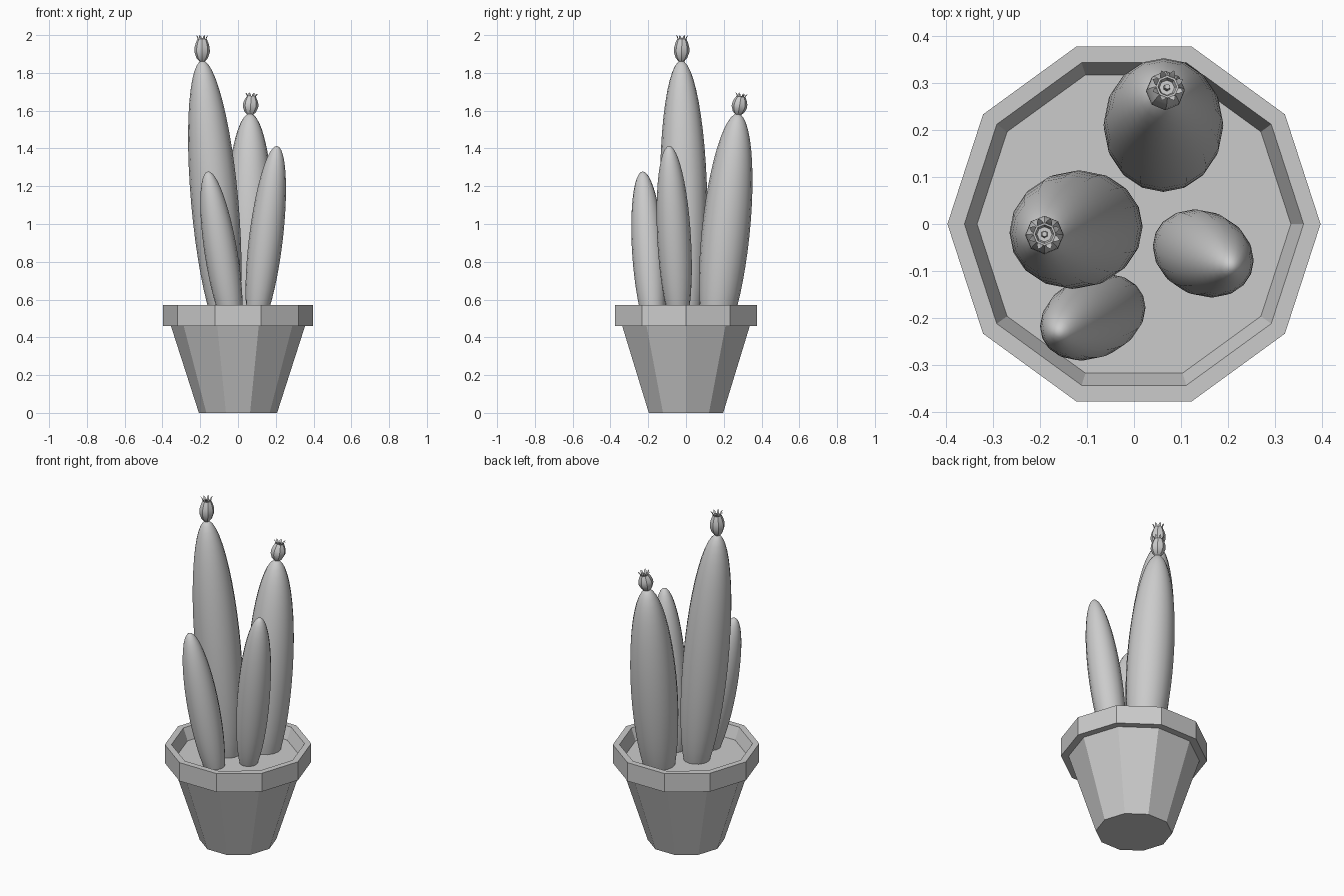
import bpy, bmesh, math
from mathutils import Vector

cube = bpy.data.objects.get("Cube")
if cube:
    bpy.data.objects.remove(cube, do_unlink=True)

grey = bpy.data.materials.new("plain grey")
grey.use_nodes = True
GREY = (0.6, 0.6, 0.6, 1)
grey.diffuse_color = GREY
grey.node_tree.nodes["Principled BSDF"].inputs["Base Color"].default_value = GREY


def finish(name, bm, smooth=None):
    """Turn a bmesh into an object, with optional smooth shading."""
    bmesh.ops.recalc_face_normals(bm, faces=bm.faces)
    mesh = bpy.data.meshes.new(name)
    bm.to_mesh(mesh)
    bm.free()
    mesh.materials.append(grey)
    obj = bpy.data.objects.new(name, mesh)
    bpy.context.collection.objects.link(obj)
    if smooth:
        bpy.ops.object.select_all(action="DESELECT")
        obj.select_set(True)
        bpy.context.view_layer.objects.active = obj
        bpy.ops.object.shade_smooth_by_angle(angle=math.radians(smooth))
    return obj


def add_lathe(bm, profile, sides):
    """Revolve (radius, height) points; cap both ends."""
    rings = []
    for r, z in profile:
        rings.append([bm.verts.new((r * math.cos(math.tau * i / sides),
                                    r * math.sin(math.tau * i / sides), z))
                      for i in range(sides)])
    for a, b in zip(rings, rings[1:]):
        for i in range(sides):
            j = (i + 1) % sides
            bm.faces.new((a[i], a[j], b[j], b[i]))
    bm.faces.new(rings[0])
    bm.faces.new(rings[-1])
    return rings


def lean(obj, direction, location):
    obj.rotation_mode = "QUATERNION"
    obj.rotation_quaternion = Vector((0, 0, 1)).rotation_difference(Vector(direction))
    obj.location = location


# Ten-sided tapered pot with a thick rim and a recessed soil surface
bm = bmesh.new()
add_lathe(bm, [(0.207, 0), (0.355, 0.46), (0.396, 0.46), (0.396, 0.57),
               (0.36, 0.57), (0.333, 0.5)], 10)
finish("pot", bm)


def stem(name, centre, tip, radius):
    """Leaning, elongated stem, cut off just under the soil."""
    centre, tip = Vector(centre), Vector(tip)
    axis = tip - centre
    bm = bmesh.new()
    bmesh.ops.create_uvsphere(bm, u_segments=16, v_segments=24, radius=1)
    bmesh.ops.scale(bm, vec=(radius, radius, axis.length), verts=bm.verts)
    turn = Vector((0, 0, 1)).rotation_difference(axis).to_matrix()
    bmesh.ops.rotate(bm, matrix=turn, verts=bm.verts)
    bmesh.ops.translate(bm, vec=centre, verts=bm.verts)
    bmesh.ops.bisect_plane(bm, geom=bm.verts[:] + bm.edges[:] + bm.faces[:],
                           plane_co=(0, 0, 0.48), plane_no=(0, 0, 1),
                           clear_inner=True)
    finish(name, bm, 60)


stem("tall_stem", (-0.123, -0.012, 1.115), (-0.19, -0.025, 1.865), 0.125)
stem("back_stem", (0.0625, 0.21, 0.955), (0.063, 0.275, 1.585), 0.127)
stem("left_stem", (0.147, -0.0625, 0.916), (0.207, -0.09, 1.413), 0.0894)
stem("front_stem", (-0.0875, -0.1975, 0.832), (-0.16, -0.23, 1.278), 0.0865)


def bud(name, base, direction, height):
    """Eight-sided bud with a hollow top and a ring of flared petals."""
    bm = bmesh.new()
    rings = add_lathe(bm, [(0.014, 0), (0.03, 0.018), (0.041, 0.05), (0.04, 0.075),
                           (0.033, 0.1), (0.024, 0.12), (0.02, 0.12), (0.016, 0.105)], 8)
    lip = rings[5]
    for i in range(8):
        a, b = lip[i].co, lip[(i + 1) % 8].co
        out = ((a + b) / 2).xy.to_3d().normalized()
        up = Vector((0, 0, 1))
        side = (b - a) * 0.35
        mid = (a + b) / 2
        root = [mid - side, mid + side]
        middle = [p + out * 0.005 + up * 0.011 for p in root]
        tip = mid + out * 0.013 + up * 0.02
        v = [bm.verts.new(p) for p in root + middle + [tip]]
        bm.faces.new((v[0], v[1], v[3], v[2]))
        bm.faces.new((v[2], v[3], v[4]))
    # Small stub in the hollow
    stub = bmesh.ops.create_cone(bm, cap_ends=True, segments=6, radius1=0.008,
                                 radius2=0.006, depth=0.02)["verts"]
    bmesh.ops.translate(bm, vec=(0, 0, 0.113), verts=stub)
    obj = finish(name, bm, 30)
    obj.scale = (1, 1, height / 0.14)
    lean(obj, direction, base)


bud("tall_bud", (-0.19, -0.025, 1.86), (0.0, 0.03, 1), 0.14)
bud("back_bud", (0.063, 0.275, 1.578), (0.08, 0.17, 1), 0.115)
